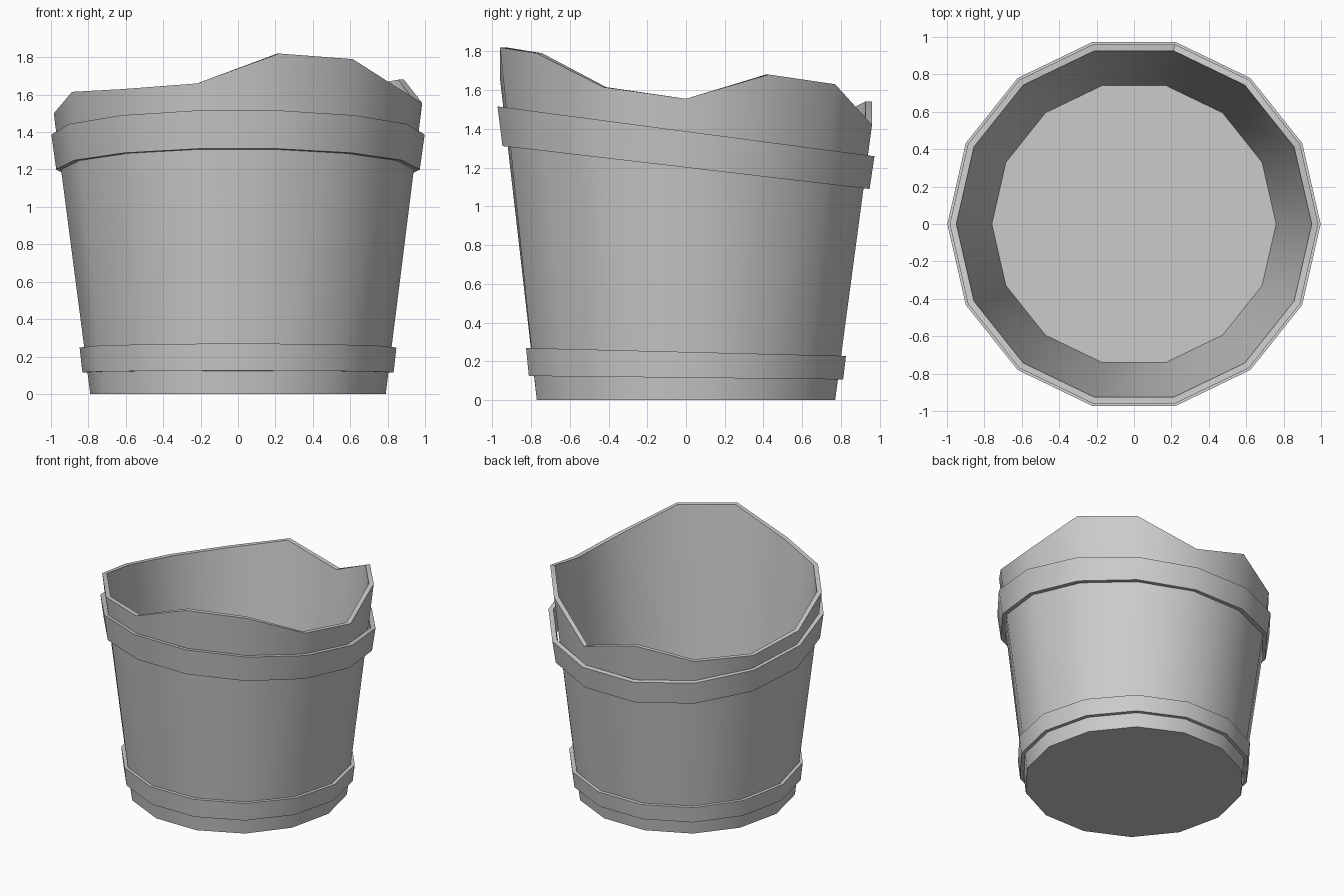
import bpy, bmesh
from math import cos, sin, pi, radians

if "Cube" in bpy.data.objects:
    bpy.data.objects.remove(bpy.data.objects["Cube"])

SIDES = 14


def ring(bm, radius, height):
    """14-sided ring; height is a function of vertex index and y."""
    verts = []
    for i in range(SIDES):
        a = 2 * pi * i / SIDES
        y = radius * sin(a)
        verts.append(bm.verts.new((radius * cos(a), y, height(i, y))))
    return verts


def bridge(bm, a, b):
    for i in range(SIDES):
        j = (i + 1) % SIDES
        bm.faces.new((a[i], a[j], b[j], b[i]))


def finish(bm, name):
    bmesh.ops.recalc_face_normals(bm, faces=bm.faces)
    mesh = bpy.data.meshes.new(name)
    bm.to_mesh(mesh)
    bm.free()
    obj = bpy.data.objects.new(name, mesh)
    bpy.context.collection.objects.link(obj)
    bpy.ops.object.select_all(action='DESELECT')
    obj.select_set(True)
    bpy.context.view_layer.objects.active = obj
    bpy.ops.object.shade_smooth_by_angle(angle=radians(35))
    return obj


# Tapered bucket with a broken, uneven rim (heights run anticlockwise from +x)
RIM = [1.555, 1.68, 1.63, 1.42, 1.54, 1.45, 1.44,
       1.50, 1.615, 1.63, 1.66, 1.82, 1.79, 1.615]
bm = bmesh.new()
rings = [
    ring(bm, 0.79, lambda i, y: 0.0),
    ring(bm, 0.985, lambda i, y: RIM[i]),
    ring(bm, 0.95, lambda i, y: RIM[i]),
    ring(bm, 0.76, lambda i, y: 0.04),
]
for lower, upper in zip(rings, rings[1:]):
    bridge(bm, lower, upper)
bm.faces.new(rings[0])
bm.faces.new(rings[-1])
finish(bm, "bucket")


# Slanted hoops: each edge is (radius, height at y = 0, slope along y)
def hoop(name, bottom, top, thickness):
    bm = bmesh.new()
    loops = []
    for (r, z, slope), inset in ((bottom, 0), (top, 0),
                                 (top, thickness), (bottom, thickness)):
        loops.append(ring(bm, r - inset, lambda i, y: z + slope * y))
    for k in range(4):
        bridge(bm, loops[k], loops[(k + 1) % 4])
    finish(bm, name)


hoop("upper_hoop", (0.972, 1.20, -0.117), (0.998, 1.387, -0.132), 0.036)
hoop("lower_hoop", (0.832, 0.115, -0.011), (0.847, 0.248, -0.025), 0.03)
